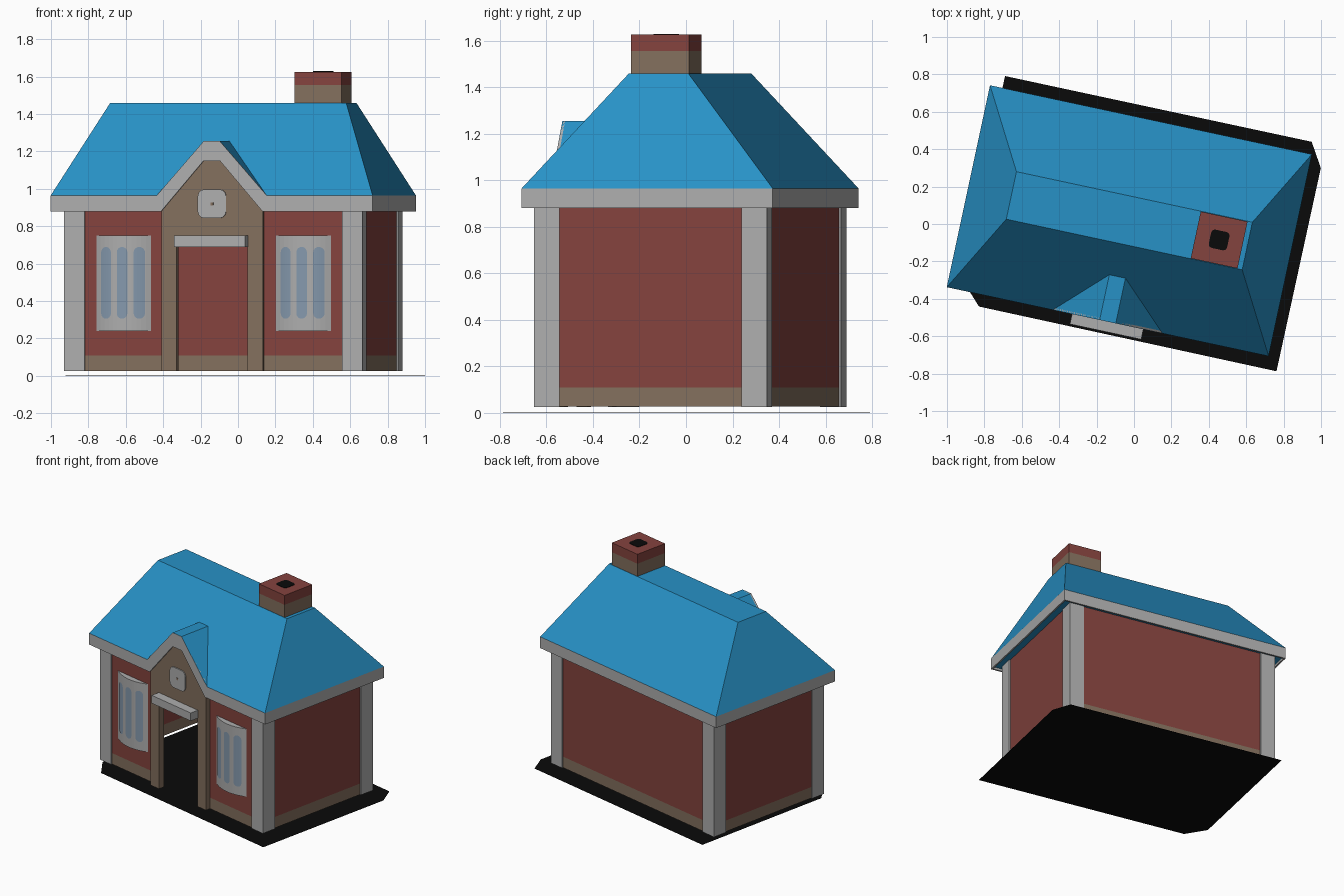
import bpy, bmesh, math
from mathutils import Matrix, Vector

if "Cube" in bpy.data.objects:
    bpy.data.objects.remove(bpy.data.objects["Cube"])

# The house is turned about 12 degrees on the grid
PLACE = Matrix.Translation((-0.025, 0.0175, 0)) @ Matrix.Rotation(math.radians(-12.1), 4, 'Z')


def mat(name, r, g, b):
    m = bpy.data.materials.new(name)
    lin = [((c / 255 + 0.055) / 1.055) ** 2.4 if c > 10 else c / 255 / 12.92 for c in (r, g, b)]
    m.diffuse_color = (*lin, 1)
    m.use_nodes = True
    m.node_tree.nodes["Principled BSDF"].inputs["Base Color"].default_value = m.diffuse_color
    return m


RED = mat("brick red", 132, 67, 62)
TAN = mat("stone tan", 131, 111, 93)
GREY = mat("trim grey", 174, 174, 174)
BLUE = mat("roof blue", 39, 145, 198)
GLASS = mat("window blue", 133, 153, 173)
BLACK = mat("black", 10, 10, 10)


def mesh_object(name, verts, faces, material, fix=True):
    me = bpy.data.meshes.new(name)
    me.from_pydata([tuple(v) for v in verts], [], faces)
    if fix:
        bm = bmesh.new()
        bm.from_mesh(me)
        bmesh.ops.recalc_face_normals(bm, faces=bm.faces)
        bm.to_mesh(me)
        bm.free()
    me.transform(PLACE)
    me.materials.append(material)
    ob = bpy.data.objects.new(name, me)
    bpy.context.collection.objects.link(ob)
    return ob


def prism(name, pts, a, b, material, axis='z'):
    """Extrude a flat outline along z (outline in x,y) or y (outline in x,z)."""
    put = (lambda p, t: (p[0], p[1], t)) if axis == 'z' else (lambda p, t: (p[0], t, p[1]))
    n = len(pts)
    verts = [put(p, a) for p in pts] + [put(p, b) for p in pts]
    faces = [list(range(n)), list(range(n, 2 * n))]
    faces += [[i, (i + 1) % n, n + (i + 1) % n, n + i] for i in range(n)]
    return mesh_object(name, verts, faces, material)


def box(name, x0, x1, y0, y1, z0, z1, material):
    return prism(name, [(x0, y0), (x1, y0), (x1, y1), (x0, y1)], z0, z1, material)


def rounded(cx, cy, h, c):
    """Square outline with rounded corners."""
    pts = []
    for k in range(4):
        for j in range(4):
            a = math.radians(90 * k + 30 * j)
            sx, sy = [(1, 1), (-1, 1), (-1, -1), (1, -1)][k]
            pts.append((cx + sx * (h - c) + c * math.cos(a), cy + sy * (h - c) + c * math.sin(a)))
    return pts


def mirrored(pts):
    return pts + [(-x, z) for x, z in reversed(pts)]


# Ground sheet with two clipped corners
prism("ground_sheet", [(-0.69, -0.617), (0.938, -0.622), (0.942, 0.49), (0.865, 0.617),
                       (-0.812, 0.617), (-0.812, -0.49)], 0, 0.002, BLACK)

# Walls: stone base below, brick above
WX, WY, T = 0.807, 0.504, 0.01
for part, z0, z1, m in (("base", 0.027, 0.11, TAN), ("brick", 0.11, 0.90, RED)):
    box("back_wall_" + part, -WX, WX, WY - T, WY, z0, z1, m)
    for s, side in ((-1, "left"), (1, "right")):
        box(f"{side}_wall_{part}", *sorted((s * (WX - T), s * WX)), -WY, WY, z0, z1, m)
        box(f"front_{side}_wall_{part}", *sorted((s * 0.2, s * WX)), -WY, T - WY, z0, z1, m)

# Corner trims, L shaped
CX, CY, W, K = 0.815, 0.512, 0.112, 0.018
for sx in (-1, 1):
    for sy in (-1, 1):
        outline = [(CX, CY), (CX - W, CY), (CX - W, CY - K), (CX - K, CY - K), (CX - K, CY - W), (CX, CY - W)]
        prism("corner_trim", [(sx * x, sy * y) for x, y in outline], 0.026, 0.90, GREY)

# Main roof: truncated hip with a notch at the front for the gable
RX, RY, ZE, TX, TY, ZT = 0.88, 0.552, 0.965, 0.645, 0.13, 1.46
GX, GT, ZG = 0.30, 0.044, 1.255
yg = -RY + (ZG - ZE) / (ZT - ZE) * (RY - TY)
rv = [(-RX, -RY, ZE), (-GX, -RY, ZE), (-GT, yg, ZG), (GT, yg, ZG), (GX, -RY, ZE), (RX, -RY, ZE),
      (TX, -TY, ZT), (-TX, -TY, ZT), (RX, RY, ZE), (-RX, RY, ZE), (TX, TY, ZT), (-TX, TY, ZT),
      (-GT, -RY, ZG), (GT, -RY, ZG)]
mesh_object("roof", rv, [[0, 1, 2, 3, 4, 5, 6, 7], [5, 8, 10, 6], [8, 9, 11, 10], [9, 0, 7, 11],
                         [7, 6, 10, 11], [1, 12, 2], [12, 13, 3, 2], [13, 4, 3]], BLUE)

# Fascia boards around the eaves; the front one climbs over the gable
ZF, F = 0.88, 0.012
prism("front_fascia", mirrored([(-RX, ZF), (-RX, ZE), (-GX, ZE), (-GT, ZG)])[:4]
      + [(GT, ZG), (GX, ZE), (RX, ZE), (RX, ZF), (0.277, ZF), (0.045, 1.15), (-0.045, 1.15), (-0.277, ZF)],
      -RY, F - RY, GREY, 'y')
box("back_fascia", -RX, RX, RY - F, RY, ZF, ZE, GREY)
for s in (-1, 1):
    box("side_fascia", *sorted((s * (RX - F), s * RX)), F - RY, RY - F, ZF, ZE, GREY)
    # Underside of the eaves
    box("side_soffit", *sorted((s * 0.79, s * (RX - F))), F - RY, RY - F, 0.897, 0.903, BLUE)
    box("front_soffit", *sorted((s * 0.28, s * 0.79)), F - RY, -0.49, 0.897, 0.903, BLUE)
box("back_soffit", -0.79, 0.79, 0.49, RY - F, 0.897, 0.903, BLUE)

# Stone porch with open doorway and gable
prism("porch", mirrored([(-0.194, 0.71), (-0.194, 0.026), (-0.277, 0.026), (-0.277, 0.90), (-0.043, 1.18)]),
      -0.541, -0.495, TAN, 'y')
box("door_lintel", -0.195, 0.195, -0.607, -0.541, 0.69, 0.75, GREY)
prism("gable_vent", rounded(0, 0.92, 0.077, 0.035), -0.549, -0.541, GREY, 'y')
prism("gable_vent_dot", rounded(0, 0.92, 0.008, 0.002), -0.551, -0.549, TAN, 'y')


# Bowed windows with three long panes
def bow(d):
    return -WY - 0.042 * (1 - (d / 0.15) ** 2)


def window(cx):
    n = 12
    arc = [(cx + d, bow(d)) for d in (-0.15 + 0.3 * i / n for i in range(n + 1))]
    ob = prism("bow_window", arc, 0.24, 0.75, GREY)
    for off in (-0.091, 0, 0.091):
        verts, r, k = [], 0.029, 8
        for i in range(k + 1):
            e = -r * math.cos(math.pi * i / k)
            h = math.sqrt(max(0, r * r - e * e)) + 0.0005
            y = bow(off + e) - 0.003
            verts += [(cx + off + e, y, 0.335 - h), (cx + off + e, y, 0.66 + h)]
        mesh_object("window_pane", verts,
                    [[2 * i, 2 * i + 2, 2 * i + 3, 2 * i + 1] for i in range(k)], GLASS, fix=False)


window(-0.491)
window(0.491)

# Chimney
HX, HH = 0.491, 0.128
box("chimney_stone", HX - HH, HX + HH, -HH, HH, 1.455, 1.555, TAN)
box("chimney_cap", HX - HH, HX + HH, -HH, HH, 1.555, 1.626, RED)
prism("chimney_hole", rounded(HX, 0, 0.05, 0.02), 1.626, 1.629, BLACK)
